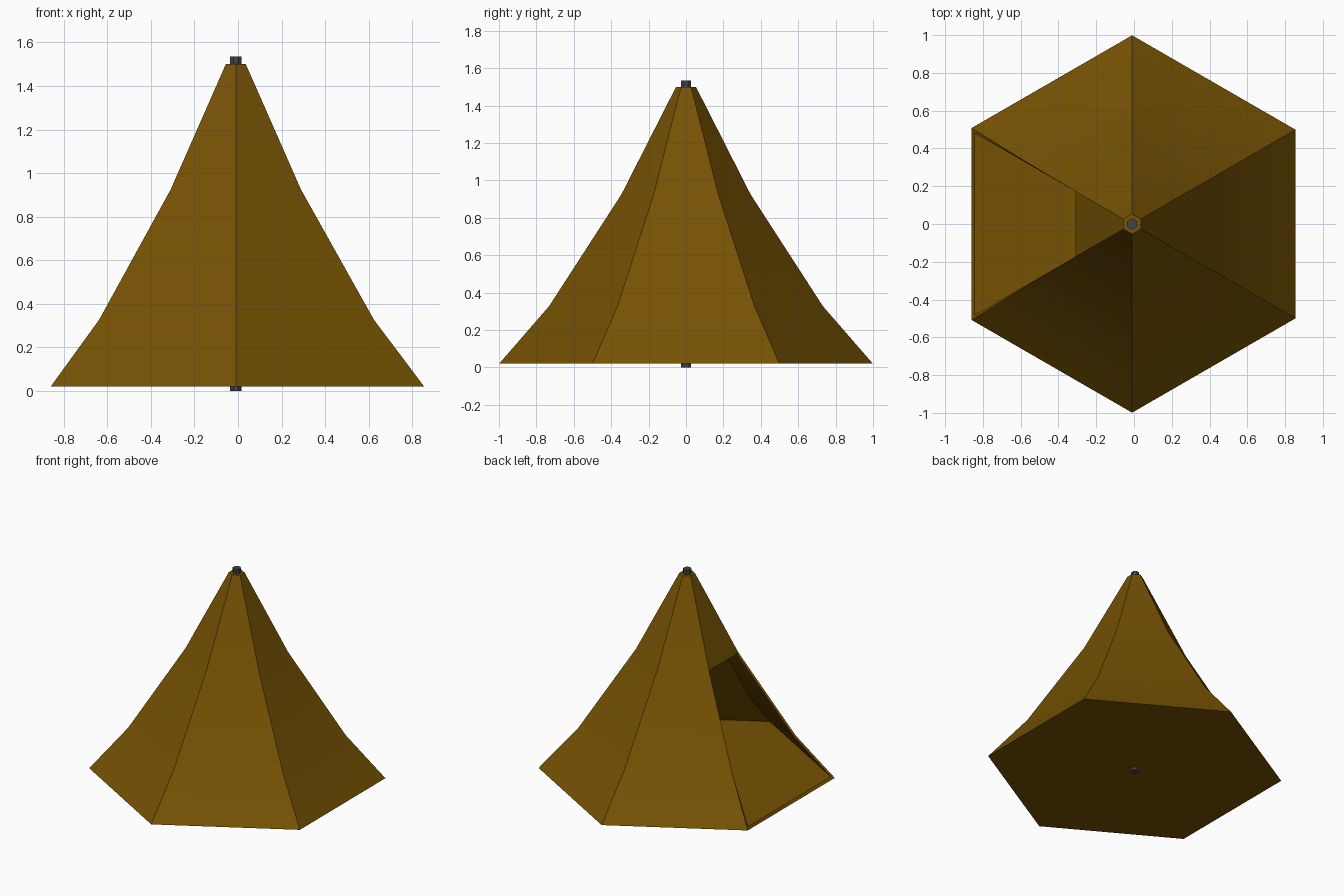
import bpy, bmesh, math

if "Cube" in bpy.data.objects:
    bpy.data.objects.remove(bpy.data.objects["Cube"], do_unlink=True)

SIDES = 6
CENTRE_X = -0.01
HALF = math.pi / SIDES
# Canvas profiles: distance to each flat side, height
INNER = [(0.835, 0.035), (0.621, 0.319), (0.286, 0.918), (0.036, 1.485)]
OUTER = [(0.865, 0.02), (0.634, 0.327), (0.299, 0.925), (0.046, 1.5)]
DOOR_CORNERS = (2, 3)
DOOR_LEVELS = 2


def material(name, colour):
    mat = bpy.data.materials.new(name)
    mat.use_nodes = True
    mat.diffuse_color = colour
    bsdf = mat.node_tree.nodes["Principled BSDF"]
    bsdf.inputs["Base Color"].default_value = colour
    bsdf.inputs["Roughness"].default_value = 0.9
    return mat


def finish(obj, mat):
    obj.data.materials.append(mat)
    bpy.ops.object.select_all(action="DESELECT")
    obj.select_set(True)
    bpy.context.view_layer.objects.active = obj
    bpy.ops.object.shade_smooth_by_angle(angle=math.radians(30))


def add_shell(bm, profile):
    """Six-sided canvas skin with floor and cap, doorway left open."""
    rings = []
    for apothem, z in profile:
        radius = apothem / math.cos(HALF)
        angles = [HALF + math.tau * i / SIDES for i in range(SIDES)]
        rings.append([bm.verts.new((radius * math.cos(a), radius * math.sin(a), z))
                      for a in angles])
    bm.faces.new(rings[0][::-1])
    bm.faces.new(rings[-1])
    for level, (low, high) in enumerate(zip(rings, rings[1:])):
        for i in range(SIDES):
            j = (i + 1) % SIDES
            if i != DOOR_CORNERS[0] or level >= DOOR_LEVELS:
                bm.faces.new((low[i], low[j], high[j], high[i]))
    return rings


canvas = material("brown canvas", (0.18, 0.084, 0.001, 1))
metal = material("dark grey pole", (0.06, 0.06, 0.065, 1))

# Canvas tent: inner and outer skins
bm = bmesh.new()
inner = add_shell(bm, INNER)
bmesh.ops.reverse_faces(bm, faces=bm.faces[:])
outer = add_shell(bm, OUTER)

# Outer doorway corners stay in the plane of the neighbouring walls
for level in range(DOOR_LEVELS):
    a_in, a_out = INNER[level][0], OUTER[level][0]
    for i, side in zip(DOOR_CORNERS, (1, -1)):
        x = -(a_in + a_out) / 2
        outer[level][i].co.x = x
        outer[level][i].co.y = side * (a_out + x / 2) / math.cos(HALF)

# Rim around the doorway joins both skins
a, b = DOOR_CORNERS
path = [(0, a), (0, b), (1, b), (2, b), (2, a), (1, a)]
for (l0, i0), (l1, i1) in zip(path, path[1:] + path[:1]):
    bm.faces.new((outer[l0][i0], outer[l1][i1], inner[l1][i1], inner[l0][i0]))
bmesh.ops.recalc_face_normals(bm, faces=bm.faces[:])

mesh = bpy.data.meshes.new("tent_canvas")
bm.to_mesh(mesh)
bm.free()
tent = bpy.data.objects.new("tent_canvas", mesh)
tent.location.x = CENTRE_X
bpy.context.collection.objects.link(tent)
finish(tent, canvas)

# Centre pole through floor and cap
bpy.ops.mesh.primitive_cylinder_add(vertices=8, radius=0.028, depth=1.535,
                                    location=(CENTRE_X, 0, 0.7675),
                                    rotation=(0, 0, HALF * 0.75))
pole = bpy.context.object
pole.name = "centre_pole"
finish(pole, metal)
